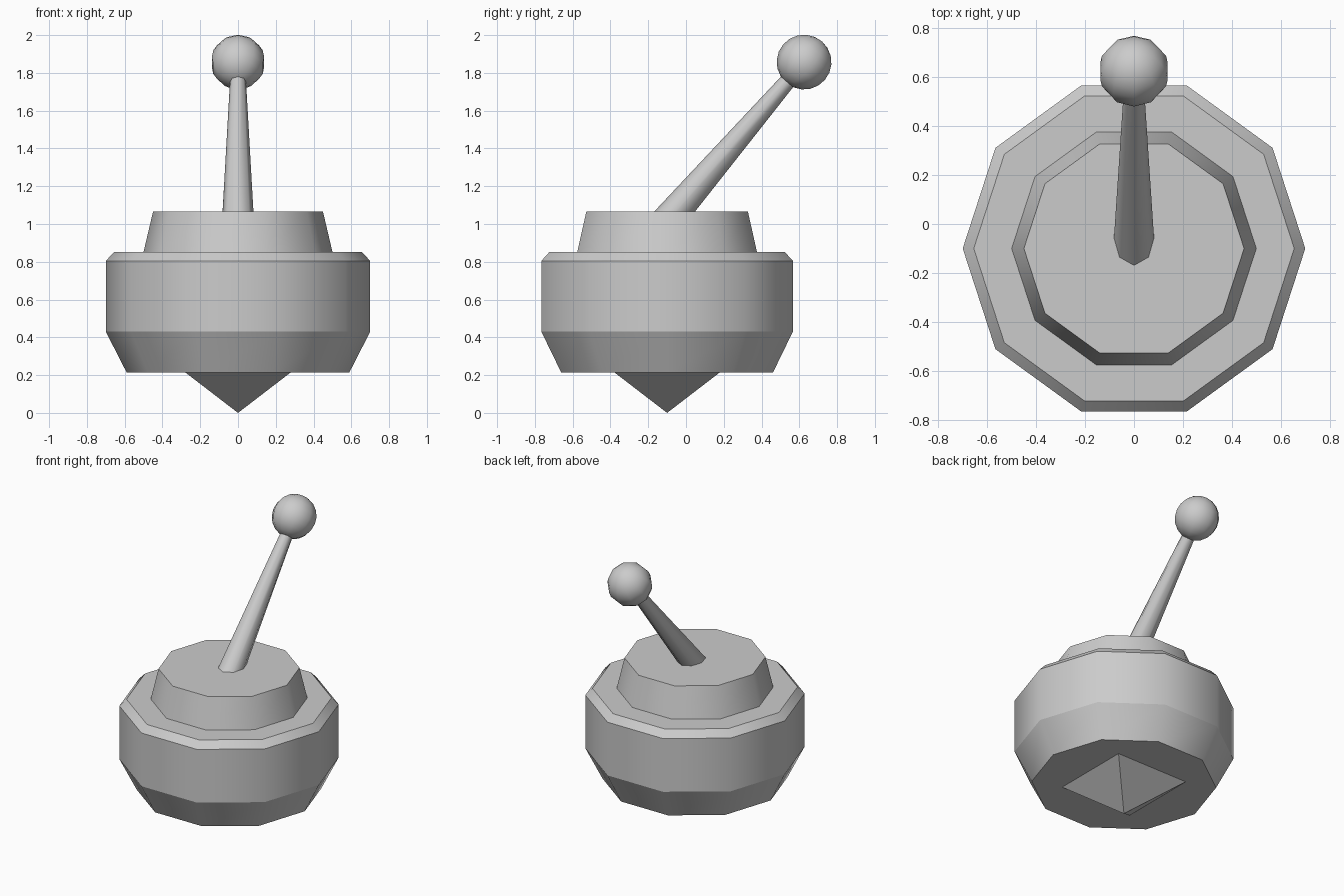
import bpy, bmesh, math
from mathutils import Vector, Matrix

if "Cube" in bpy.data.objects:
    bpy.data.objects.remove(bpy.data.objects["Cube"], do_unlink=True)

grey = bpy.data.materials.new("plain_grey")
grey.use_nodes = True
grey.diffuse_color = (0.6, 0.6, 0.6, 1)
grey.node_tree.nodes["Principled BSDF"].inputs["Base Color"].default_value = (0.6, 0.6, 0.6, 1)

AXIS_Y = -0.1  # the body sits a little forward to balance the lever


def finish(name, bm, location, smooth=True):
    bmesh.ops.recalc_face_normals(bm, faces=bm.faces)
    for face in bm.faces:
        face.smooth = smooth
    mesh = bpy.data.meshes.new(name)
    bm.to_mesh(mesh)
    bm.free()
    mesh.materials.append(grey)
    obj = bpy.data.objects.new(name, mesh)
    obj.location = location
    bpy.context.collection.objects.link(obj)
    return obj


def turned(name, profile, sides, location, rotation=None):
    """Closed solid of stacked rings; each profile point is (radius, height)."""
    bm = bmesh.new()
    rings = []
    for radius, z in profile:
        angles = [math.tau * i / sides for i in range(sides)]
        rings.append([bm.verts.new((radius * math.cos(a), radius * math.sin(a), z)) for a in angles])
    for low, high in zip(rings, rings[1:]):
        for i in range(sides):
            j = (i + 1) % sides
            bm.faces.new((low[i], low[j], high[j], high[i]))
    bm.faces.new(rings[0])
    bm.faces.new(rings[-1])
    # Crisp rims, softly shaded walls
    for ring in rings:
        for i in range(sides):
            bm.edges.get((ring[i], ring[(i + 1) % sides])).smooth = False
    if rotation:
        bm.transform(rotation)
    return finish(name, bm, location)


# Ten-sided body and collar
turned("body", [(0.59, 0.215), (0.70, 0.43), (0.70, 0.805), (0.655, 0.852)], 10, (0, AXIS_Y, 0))
turned("collar", [(0.50, 0.852), (0.45, 1.065)], 10, (0, AXIS_Y, 0))

# Square pointed foot
bm = bmesh.new()
tip = bm.verts.new((0, 0, 0))
corners = [bm.verts.new((0.28 * x, 0.28 * y, 0.215)) for x, y in ((-1, -1), (1, -1), (1, 1), (-1, 1))]
for i in range(4):
    bm.faces.new((tip, corners[i], corners[(i + 1) % 4]))
bm.faces.new(corners)
finish("pointed_foot", bm, (0, AXIS_Y, 0), smooth=False)

# Leaning tapered lever, from inside the collar up into the knob
foot = Vector((0, -0.057, 1.065))
knob_centre = Vector((0, 0.625, 1.857))
lean = knob_centre - foot
tilt = Matrix.Rotation(-math.atan2(lean.y, lean.z), 4, "X")
turned("lever", [(0.087, -0.12), (0.041, lean.length - 0.1)], 8, foot, tilt)

# Round knob
bm = bmesh.new()
bmesh.ops.create_uvsphere(bm, u_segments=10, v_segments=10, radius=0.145)
bm.transform(tilt)
finish("knob", bm, knob_centre)
